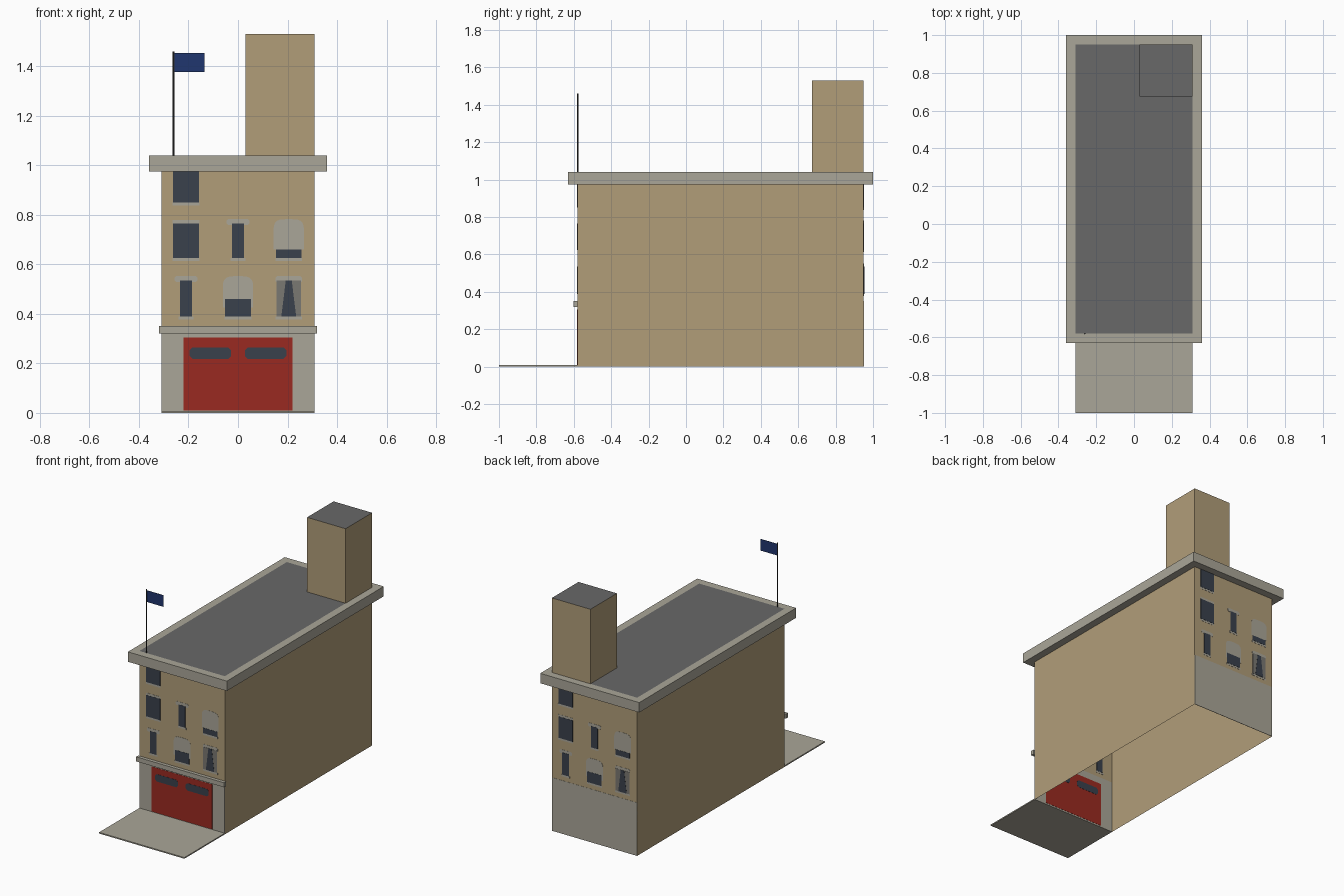
import bpy, bmesh, math
from mathutils import Vector

cube = bpy.data.objects.get("Cube")
if cube:
    bpy.data.objects.remove(cube, do_unlink=True)


# Materials
def material(name, rgb):
    linear = [((c / 255 + 0.055) / 1.055) ** 2.4 for c in rgb]
    mat = bpy.data.materials.new(name)
    mat.use_nodes = True
    mat.diffuse_color = (*linear, 1)
    mat.node_tree.nodes["Principled BSDF"].inputs["Base Color"].default_value = (*linear, 1)
    return mat


TAN = material("tan brick", (177, 157, 121))
STONE = material("pale stone", (170, 166, 152))
ROOFING = material("grey roofing", (104, 104, 104))
RED = material("red door paint", (154, 42, 33))
GLASS = material("dark glass", (58, 65, 76))
FRAME = material("grey frame", (122, 120, 114))
NAVY = material("navy cloth", (32, 54, 110))
IRON = material("dark iron", (52, 52, 52))

WIDTH, FRONT, BACK = 0.31, -0.58, 0.95
EAVES, TOP, OVERHANG = 0.975, 1.04, 0.05
MIDDLE, HALF = (FRONT + BACK) / 2, (BACK - FRONT) / 2


def finish(name, bm, *mats):
    mesh = bpy.data.meshes.new(name)
    bm.to_mesh(mesh)
    bm.free()
    for mat in mats:
        mesh.materials.append(mat)
    obj = bpy.data.objects.new(name, mesh)
    bpy.context.collection.objects.link(obj)
    return obj


def box_mesh(lo, hi):
    bm = bmesh.new()
    bmesh.ops.create_cube(bm, size=1)
    for v in bm.verts:
        v.co = [lo[i] if v.co[i] < 0 else hi[i] for i in range(3)]
    bm.normal_update()
    return bm


def box(name, lo, hi, mat):
    return finish(name, box_mesh(lo, hi), mat)


# Outlines for the flat facade details
def outline(shape, x0, x1, z0, z1):
    w, h = x1 - x0, z1 - z0
    if shape == "arch":
        rise = min(h, w) * 0.3
        arc = [math.pi * i / 10 for i in range(11)]
        return [(x0, z0), (x1, z0)] + [
            ((x0 + x1) / 2 + w / 2 * math.copysign(abs(math.cos(a)) ** 0.5, math.cos(a)),
             z1 - rise + rise * math.sin(a)) for a in arc]
    if shape == "chamfer":
        c = h * 0.25
        return [(x0 + c, z0), (x1 - c, z0), (x1, z0 + c), (x1, z1 - c),
                (x1 - c, z1), (x0 + c, z1), (x0, z1 - c), (x0, z0 + c)]
    if shape == "taper":
        return [(x0, z0), (x1, z0), (x1 - w * 0.3, z1), (x0 + w * 0.3, z1)]
    return [(x0, z0), (x1, z0), (x1, z1), (x0, z1)]


# A thin plate straddling the wall, so it shows inside and outside
def plate(name, side, shape, mat, x0, x1, z0, z1, layer):
    depth = 0.0012 * layer
    bm = bmesh.new()
    verts = [bm.verts.new((side * x, MIDDLE - side * (HALF + depth), z))
             for x, z in outline(shape, x0, x1, z0, z1)]
    face = bm.faces.new(verts)
    out = bmesh.ops.extrude_face_region(bm, geom=[face], use_keep_orig=True)
    moved = [g for g in out["geom"] if isinstance(g, bmesh.types.BMVert)]
    bmesh.ops.translate(bm, verts=moved, vec=Vector((0, 2 * side * depth, 0)))
    bmesh.ops.recalc_face_normals(bm, faces=bm.faces)
    finish(name, bm, mat)


def window(name, side, kind, x, z0, z1):
    def part(label, shape, mat, half, low, high, layer):
        plate(f"{name}_{label}", side, shape, mat, x - half, x + half, low, high, layer)

    part("sill", "rect", STONE, 0.03 if kind == "narrow" else 0.054, z0 - 0.012, z0, 1)
    if kind == "arched":
        part("blind", "arch", STONE, 0.061, z0 + 0.035 * (z1 - z0) / 0.14, z1 + 0.018, 1)
        part("glass", "rect", GLASS, 0.052, z0, z0 + (0.07 if z0 < 0.5 else 0.035), 2)
    elif kind == "narrow":
        part("lintel", "chamfer", STONE, 0.046, z1 - 0.006, z1 + 0.018, 1)
        part("glass", "rect", GLASS, 0.024, z0, z1, 2)
    elif kind == "draped":
        part("lintel", "chamfer", STONE, 0.054, z1 - 0.01, z1 + 0.018, 1)
        part("frame", "rect", FRAME, 0.05, z0, z1, 2)
        part("glass", "taper", GLASS, 0.03, z0, z1, 3)
    else:
        if z1 < 0.9:
            part("lintel", "rect", STONE, 0.054, z1, z1 + 0.014, 1)
        part("glass", "rect", GLASS, 0.052, z0, z1, 2)


# Walls, open underneath and above
walls = box_mesh((-WIDTH, FRONT, 0), (WIDTH, BACK, TOP - 0.01))
bmesh.ops.delete(walls, geom=[f for f in walls.faces if abs(f.normal.z) > 0.5],
                 context="FACES_ONLY")
finish("walls", walls, TAN)

# Ground storey stone and the windows on both end walls
LOW, MID, HIGH = (0.39, 0.535), (0.625, 0.765), (0.85, EAVES)
for side, end in ((1, "front"), (-1, "back")):
    plate(f"{end}_stone_storey", side, "rect", STONE, -WIDTH, WIDTH, 0, 0.35, 1)
    for i, (kind, x, span) in enumerate((
            ("plain", -0.21, HIGH),
            ("plain", -0.21, MID), ("narrow", 0, MID), ("arched", 0.205, MID),
            ("narrow", -0.21, LOW), ("arched", 0, LOW), ("draped", 0.205, LOW))):
        window(f"{end}_window_{i + 1}", side, kind, x, *span)

# Garage door with two panes, and the band above it
plate("garage_door", 1, "rect", RED, -0.22, 0.22, 0.01, 0.305, 2)
for s, label in ((-1, "right"), (1, "left")):
    x0, x1 = sorted((s * 0.028, s * 0.195))
    plate(f"garage_door_pane_{label}", 1, "chamfer", GLASS, x0, x1, 0.217, 0.265, 3)
box("front_band", (-0.32, FRONT - 0.022, 0.32), (0.32, FRONT, 0.35), STONE)

# Cornice with the roof inset between its borders
cornice = box_mesh((-WIDTH - OVERHANG, FRONT - OVERHANG, EAVES),
                   (WIDTH + OVERHANG, BACK + OVERHANG, TOP))
caps = [f for f in cornice.faces if abs(f.normal.z) > 0.5]
bmesh.ops.inset_individual(cornice, faces=caps, thickness=OVERHANG, use_even_offset=True)
for f in caps:
    f.material_index = 1
finish("cornice_and_roof", cornice, STONE, ROOFING)

# Rear tower with a roofed top
tower = box_mesh((0.03, 0.675, TOP), (WIDTH, BACK, 1.53))
for f in tower.faces:
    f.material_index = int(f.normal.z > 0.5)
finish("rear_tower", tower, TAN, ROOFING)

# Forecourt slab
box("forecourt", (-WIDTH, -1, 0), (WIDTH, FRONT, 0.008), STONE)

# Flagpole and flag
pole = bmesh.new()
bmesh.ops.create_cone(pole, cap_ends=True, segments=8, radius1=0.004, radius2=0.004, depth=0.42)
bmesh.ops.translate(pole, verts=pole.verts, vec=(-0.26, FRONT, TOP + 0.21))
finish("flagpole", pole, IRON)
box("flag", (-0.257, FRONT - 0.001, 1.377), (-0.135, FRONT + 0.001, 1.453), NAVY)
